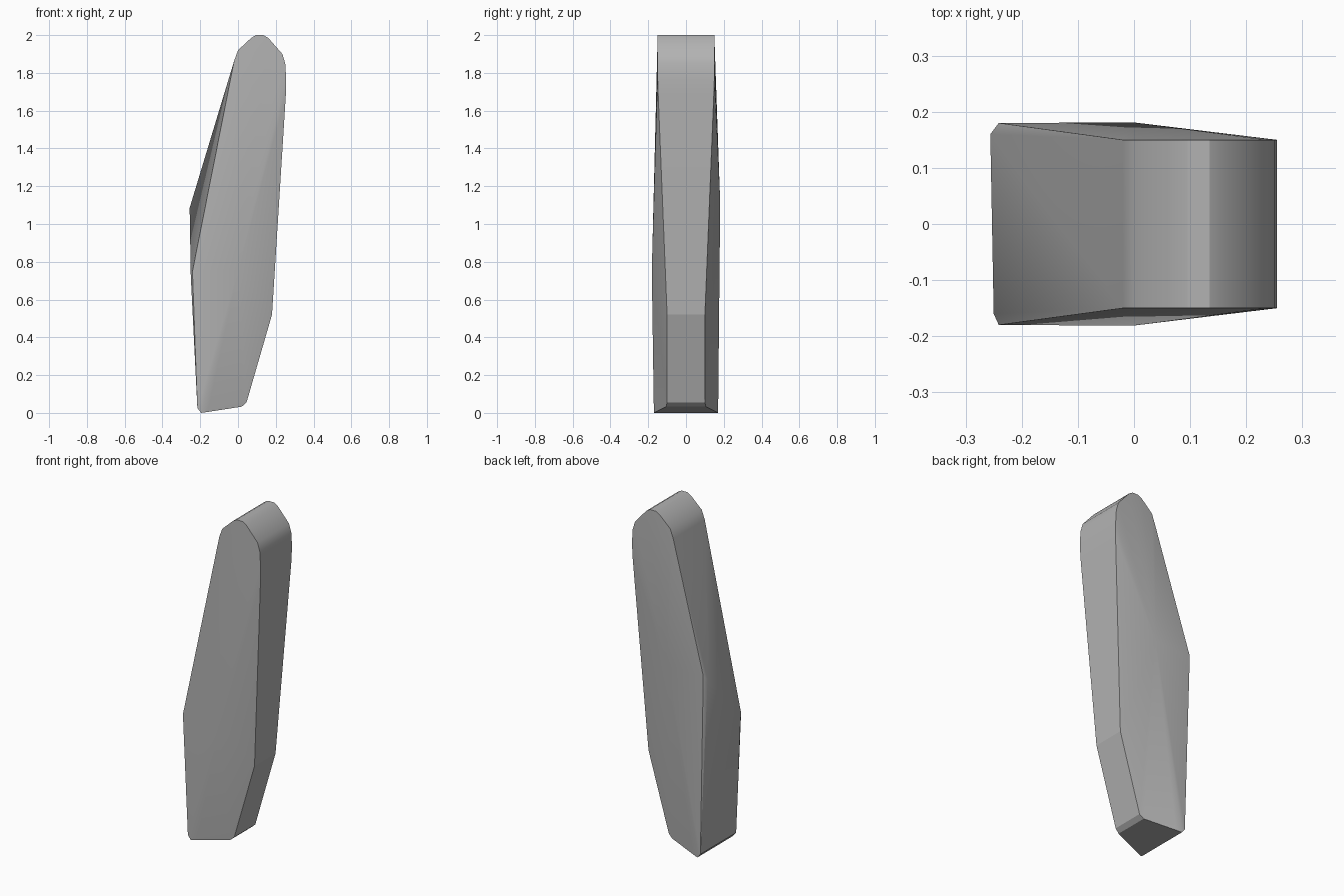
import bpy, bmesh, math

cube = bpy.data.objects.get("Cube")
if cube:
    bpy.data.objects.remove(cube)

# Outline from the lower -x corner round to the upper -x shoulder: x, z, half depth
outline = [
    (-0.215, 0.025, 0.17), (-0.195, 0.0, 0.17), (-0.16, 0.005, 0.16),
    (0.02, 0.033, 0.105), (0.045, 0.055, 0.10), (0.18, 0.52, 0.10),
    (0.253, 1.68, 0.147), (0.255, 1.77, 0.15), (0.25, 1.85, 0.15),
    (0.235, 1.90, 0.15), (0.16, 1.985, 0.15), (0.135, 2.0, 0.15),
    (0.095, 2.0, 0.15), (0.07, 1.985, 0.15), (0.0, 1.92, 0.15),
    (-0.02, 1.865, 0.15),
]
KNEE = 5   # bend on the +x edge

bm = bmesh.new()


def broad_side(sign, height):
    """One broad face: outline, bent corner with its bevel point, and a raised centre."""
    loop = [bm.verts.new((x, sign * h, z)) for x, z, h in outline]
    corner = bm.verts.new((-0.241, sign * 0.18, height))
    outer = bm.verts.new((-0.256 if sign > 0 else -0.25, sign * 0.16, height - 0.025))
    centre = bm.verts.new((0.0, sign * 0.181, height))
    rim = loop + [corner]
    for a, b in zip(rim, rim[1:] + rim[:1]):
        bm.faces.new((a, b, centre))
    # Narrow bevel beside the bent corner
    bm.faces.new((loop[-1], corner, outer))
    bm.faces.new((corner, loop[0], outer))
    return loop, outer


front, front_outer = broad_side(-1, 0.75)
back, back_outer = broad_side(1, 1.11)

# Band joining the two broad faces
for i in range(len(outline) - 1):
    bm.faces.new((front[i], front[i + 1], back[i + 1], back[i]))
bm.faces.new((front[-1], back[-1], back_outer))
bm.faces.new((front[-1], back_outer, front_outer))
bm.faces.new((front_outer, back_outer, back[0], front[0]))
bmesh.ops.recalc_face_normals(bm, faces=bm.faces)
bm.edges.get((front[KNEE], back[KNEE])).smooth = False

mesh = bpy.data.meshes.new("faceted_blade")
bm.to_mesh(mesh)
bm.free()
blade = bpy.data.objects.new("faceted_blade", mesh)
bpy.context.collection.objects.link(blade)

# Plain grey finish
grey = bpy.data.materials.new("plain_grey")
grey.use_nodes = True
color = (0.45, 0.45, 0.45, 1.0)
grey.diffuse_color = color
grey.node_tree.nodes["Principled BSDF"].inputs["Base Color"].default_value = color
mesh.materials.append(grey)

bpy.ops.object.select_all(action="DESELECT")
blade.select_set(True)
bpy.context.view_layer.objects.active = blade
bpy.ops.object.shade_smooth_by_angle(angle=math.radians(30), keep_sharp_edges=True)
